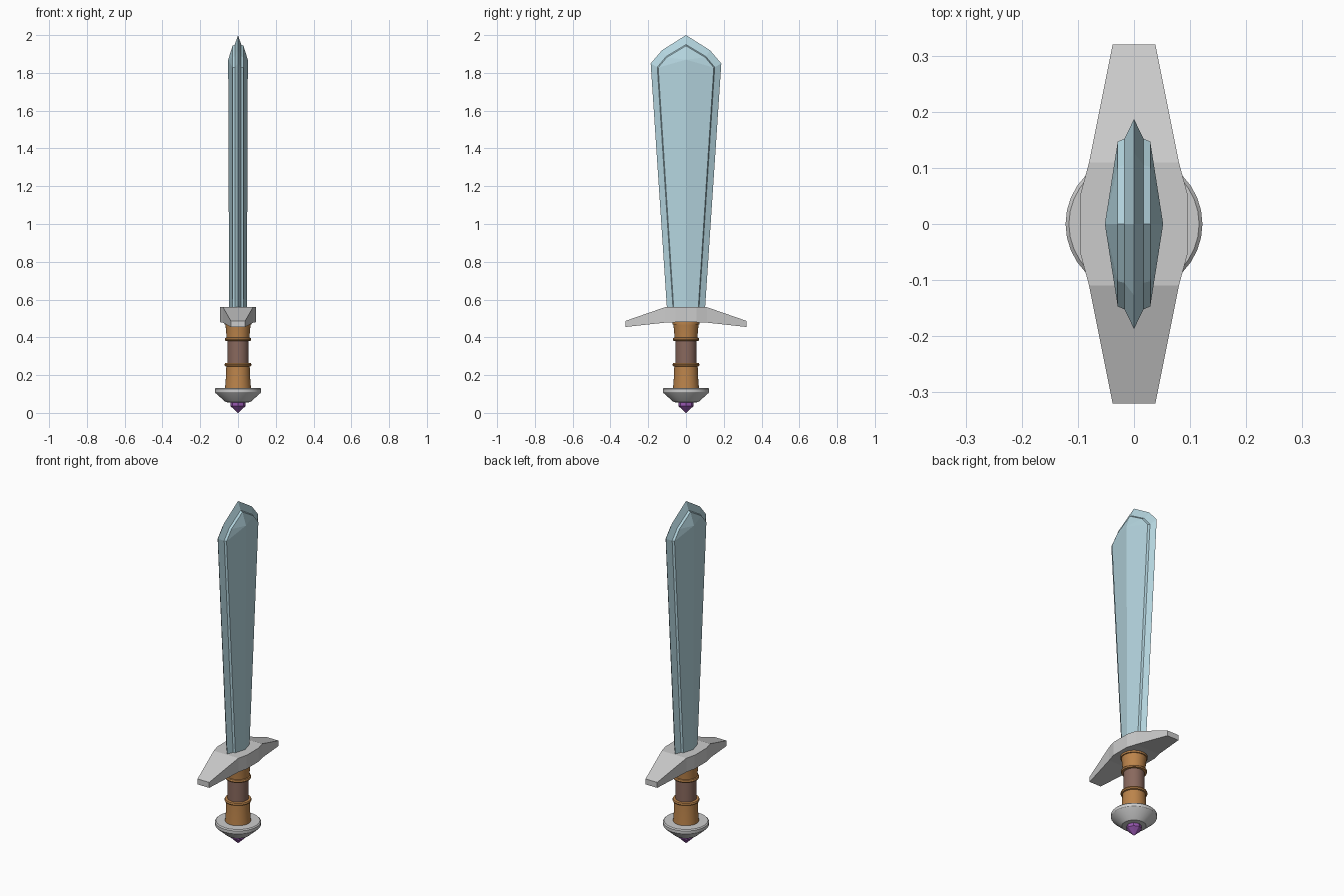
import bpy, bmesh, math

if "Cube" in bpy.data.objects:
    bpy.data.objects.remove(bpy.data.objects["Cube"])


def material(name, rgb):
    m = bpy.data.materials.new(name)
    m.diffuse_color = (*rgb, 1)
    m.use_nodes = True
    m.node_tree.nodes["Principled BSDF"].inputs["Base Color"].default_value = m.diffuse_color
    return m


STEEL = material("pale_steel", (0.46, 0.67, 0.74))
LEATHER = material("orange_leather", (0.50, 0.23, 0.07))
WRAP = material("brown_wrap", (0.25, 0.14, 0.11))
GEM = material("purple_gem", (0.32, 0.10, 0.45))


def finish(name, bm, mat=None, smooth=False):
    bmesh.ops.remove_doubles(bm, verts=bm.verts, dist=1e-5)
    bmesh.ops.recalc_face_normals(bm, faces=bm.faces)
    me = bpy.data.meshes.new(name)
    bm.to_mesh(me)
    bm.free()
    ob = bpy.data.objects.new(name, me)
    bpy.context.collection.objects.link(ob)
    if mat:
        me.materials.append(mat)
    if smooth:
        bpy.ops.object.select_all(action='DESELECT')
        ob.select_set(True)
        bpy.context.view_layer.objects.active = ob
        bpy.ops.object.shade_smooth_by_angle(angle=math.radians(30))
    return ob


def bridge(bm, rings, closed=True):
    n = len(rings[0])
    for a, b in zip(rings, rings[1:]):
        for i in range(n if closed else n - 1):
            j = (i + 1) % n
            bm.faces.new((a[i], a[j], b[j], b[i]))


def lathe(name, profile, mat=None, sides=32, smooth=True):
    """Turn (radius, z) points around the z axis, capping both ends."""
    bm = bmesh.new()
    rings = [[bm.verts.new((r * math.cos(2 * math.pi * i / sides),
                            r * math.sin(2 * math.pi * i / sides), z))
              for i in range(sides)] for r, z in profile]
    bridge(bm, rings)
    bm.faces.new(rings[0])
    bm.faces.new(rings[-1])
    return finish(name, bm, mat, smooth)


def outline(half):
    """Mirror a half outline of (y, z) points running from base to tip."""
    return half + [(-y, z) for y, z in reversed(half[:-1])]


# Blade: sharp edge, ground bevel, small step and raised ridged face
edge = outline([(0.10, 0.54), (0.187, 1.85), (0.127, 1.92), (0, 2.0)])
bevel = outline([(0.068, 0.54), (0.152, 1.83), (0.105, 1.887), (0, 1.95)])
plate = outline([(0.064, 0.54), (0.147, 1.828), (0.102, 1.882), (0, 1.943)])
bm = bmesh.new()
for s in (1, -1):
    rings = [[bm.verts.new((s * x, y, z)) for y, z in pts]
             for pts, x in ((edge, 0), (bevel, 0.017), (plate, 0.029))]
    bridge(bm, rings, closed=False)
    low = bm.verts.new((s * 0.047, 0, 0.54))
    top = bm.verts.new((s * 0.052, 0, 1.87))
    p = rings[-1]
    bm.faces.new((p[0], p[1], top, low))
    bm.faces.new((p[-1], p[-2], top, low))
    for i in range(1, len(p) - 2):
        bm.faces.new((p[i], p[i + 1], top))
    bm.faces.new([r[0] for r in rings] + [low] + [r[-1] for r in reversed(rings)])
finish("blade", bm, STEEL)

# Cross guard: sections along y of (y, half width, bottom, top)
half = [(0.055, 0.095, 0.48, 0.56), (0.11, 0.08, 0.478, 0.56),
        (0.32, 0.038, 0.455, 0.487)]
sections = [(-y, w, a, b) for y, w, a, b in reversed(half)] + half
bm = bmesh.new()
rings = [[bm.verts.new(c) for c in ((w, y, a), (w, y, b), (-w, y, b), (-w, y, a))]
         for y, w, a, b in sections]
bridge(bm, rings)
bm.faces.new(rings[0])
bm.faces.new(rings[-1])
finish("cross_guard", bm)

# Grip: two leather sleeves with rolled rims around a wrapped core
lathe("grip_core", [(0.056, 0.24), (0.056, 0.40)], WRAP)
lathe("lower_sleeve", [(0.069, 0.125), (0.064, 0.19), (0.062, 0.246), (0.069, 0.248),
                       (0.072, 0.255), (0.069, 0.263), (0.056, 0.265)], LEATHER)
lathe("upper_sleeve", [(0.056, 0.380), (0.067, 0.382), (0.070, 0.389), (0.067, 0.397),
                       (0.061, 0.399), (0.063, 0.435), (0.067, 0.468), (0.072, 0.469),
                       (0.072, 0.483)], LEATHER)

# Pommel: flared disc tapering down to the gem
lathe("pommel", [(0.045, 0.055), (0.065, 0.057), (0.118, 0.104), (0.122, 0.110),
                 (0.122, 0.127), (0.116, 0.133), (0.06, 0.133)])

# Faceted gem at the foot
lathe("pommel_gem", [(0.001, 0.0), (0.041, 0.037), (0.041, 0.06)],
      GEM, sides=8, smooth=False)
